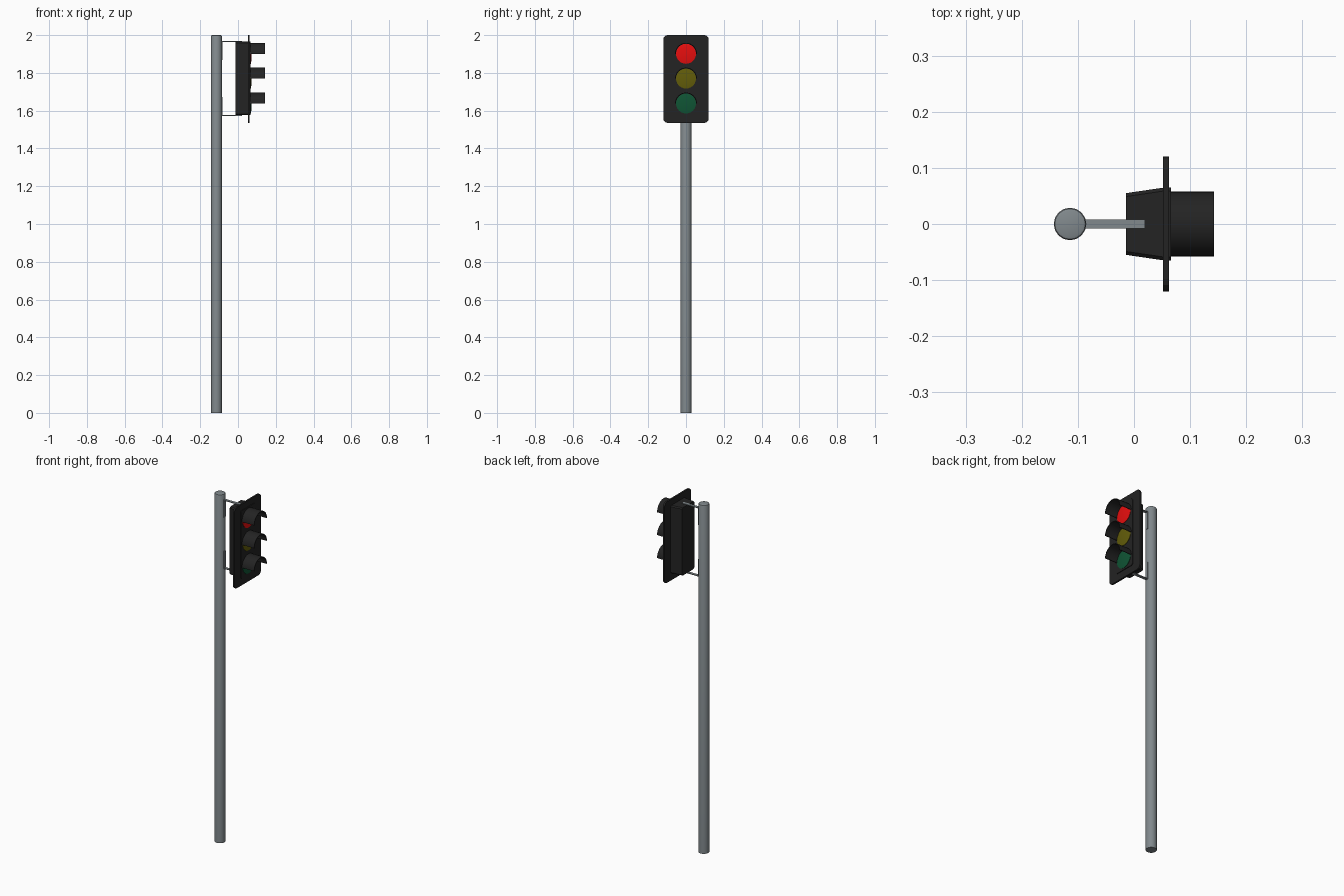
import bpy, bmesh, math
from mathutils import Matrix

if "Cube" in bpy.data.objects:
    bpy.data.objects.remove(bpy.data.objects["Cube"])


def material(name, rgb):
    m = bpy.data.materials.new(name)
    m.diffuse_color = (*rgb, 1)
    m.use_nodes = True
    m.node_tree.nodes["Principled BSDF"].inputs["Base Color"].default_value = m.diffuse_color
    return m


STEEL = material("grey_steel", (0.22, 0.25, 0.265))
BLACK = material("black_housing", (0.017, 0.017, 0.017))
RED = material("red_lens", (0.9, 0.005, 0.005))
AMBER = material("dim_amber_lens", (0.125, 0.11, 0.003))
GREEN = material("dark_green_lens", (0.005, 0.09, 0.035))


def finish(name, bm, mat, smooth=False):
    bmesh.ops.recalc_face_normals(bm, faces=bm.faces)
    me = bpy.data.meshes.new(name)
    bm.to_mesh(me)
    bm.free()
    me.materials.append(mat)
    ob = bpy.data.objects.new(name, me)
    bpy.context.collection.objects.link(ob)
    if smooth:
        bpy.ops.object.select_all(action='DESELECT')
        ob.select_set(True)
        bpy.context.view_layer.objects.active = ob
        bpy.ops.object.shade_smooth_by_angle(angle=math.radians(35))
    return ob


def box_bm(x0, x1, hy, z0, z1):
    bm = bmesh.new()
    bmesh.ops.create_cube(bm, size=1)
    for v in bm.verts:
        v.co = ((x0 + x1) / 2 + v.co.x * (x1 - x0), v.co.y * 2 * hy,
                (z0 + z1) / 2 + v.co.z * (z1 - z0))
    return bm


def bevel_x_edges(bm, width, segs):
    edges = [e for e in bm.edges
             if abs(e.verts[0].co.y - e.verts[1].co.y) < 0.015
             and abs(e.verts[0].co.z - e.verts[1].co.z) < 0.015]
    bmesh.ops.bevel(bm, geom=edges, offset=width, segments=segs,
                    profile=0.5, affect='EDGES')


# Pole with softened top rim
bm = bmesh.new()
bmesh.ops.create_cone(bm, cap_ends=True, segments=16, radius1=0.029, radius2=0.029,
                      depth=2, matrix=Matrix.Translation((-0.114, 0, 1)))
rim = [e for e in bm.edges if all(v.co.z > 1.99 for v in e.verts)]
bmesh.ops.bevel(bm, geom=rim, offset=0.006, segments=2, profile=0.5, affect='EDGES')
finish("pole", bm, STEEL, True)

# Backing board with rounded corners
bm = box_bm(0.052, 0.062, 0.12, 1.535, 2.0)
bevel_x_edges(bm, 0.022, 3)
finish("backing_board", bm, BLACK)

# Tapered housing behind the board
bm = box_bm(-0.014, 0.054, 0.065, 1.576, 1.965)
for v in bm.verts:
    if v.co.x < 0:
        v.co.y *= 0.055 / 0.065
bevel_x_edges(bm, 0.006, 1)
finish("housing", bm, BLACK)

# Front panel
bm = box_bm(0.054, 0.066, 0.065, 1.576, 1.965)
bevel_x_edges(bm, 0.006, 1)
finish("front_panel", bm, BLACK)

# L-shaped flat brackets, top and bottom
for name, z, s in (("upper_bracket", 1.965, -1), ("lower_bracket", 1.576, 1)):
    t = 0.004
    prof = [(0.02, 0), (-0.087, 0), (-0.087, s * 0.1), (-0.082, s * 0.1),
            (-0.082, -s * -t), (0.02, -s * -t)]
    bm = bmesh.new()
    # the strap wraps just outside the housing
    f = bm.faces.new([bm.verts.new((x, -0.008, z + h - s * 0.003)) for x, h in prof])
    r = bmesh.ops.extrude_face_region(bm, geom=[f])
    for v in r["geom"]:
        if isinstance(v, bmesh.types.BMVert):
            v.co.y = 0.008
    finish(name, bm, STEEL)

# Lamps: lens and half-round visor
N = 16
for name, z, mat in (("red", 1.901, RED), ("amber", 1.770, AMBER), ("green", 1.638, GREEN)):
    # slightly domed lens
    bm = bmesh.new()
    rings = []
    for r, x in ((0.053, 0.065), (0.053, 0.068), (0.035, 0.071)):
        rings.append([bm.verts.new((x, r * math.cos(k * math.tau / 24),
                                    z + r * math.sin(k * math.tau / 24))) for k in range(24)])
    for a, b in zip(rings, rings[1:]):
        for k in range(24):
            j = (k + 1) % 24
            bm.faces.new((a[k], a[j], b[j], b[k]))
    bm.faces.new(rings[-1])
    bm.faces.new(rings[0][::-1])
    finish(name + "_lens", bm, mat, True)

    # visor shell
    bm = bmesh.new()
    arc = [(R * math.cos(math.pi * k / N), z + R * math.sin(math.pi * k / N))
           for R, ks in ((0.058, range(N + 1)), (0.054, range(N, -1, -1))) for k in ks]
    back = [bm.verts.new((0.064, y, h)) for y, h in arc]
    front = [bm.verts.new((0.143, y, h)) for y, h in arc]
    n = len(arc)
    for k in range(n):
        j = (k + 1) % n
        bm.faces.new((back[k], back[j], front[j], front[k]))
    for ring in (back, front):
        for k in range(N):
            bm.faces.new((ring[k], ring[k + 1], ring[n - 2 - k], ring[n - 1 - k]))
    finish(name + "_visor", bm, BLACK, True)
